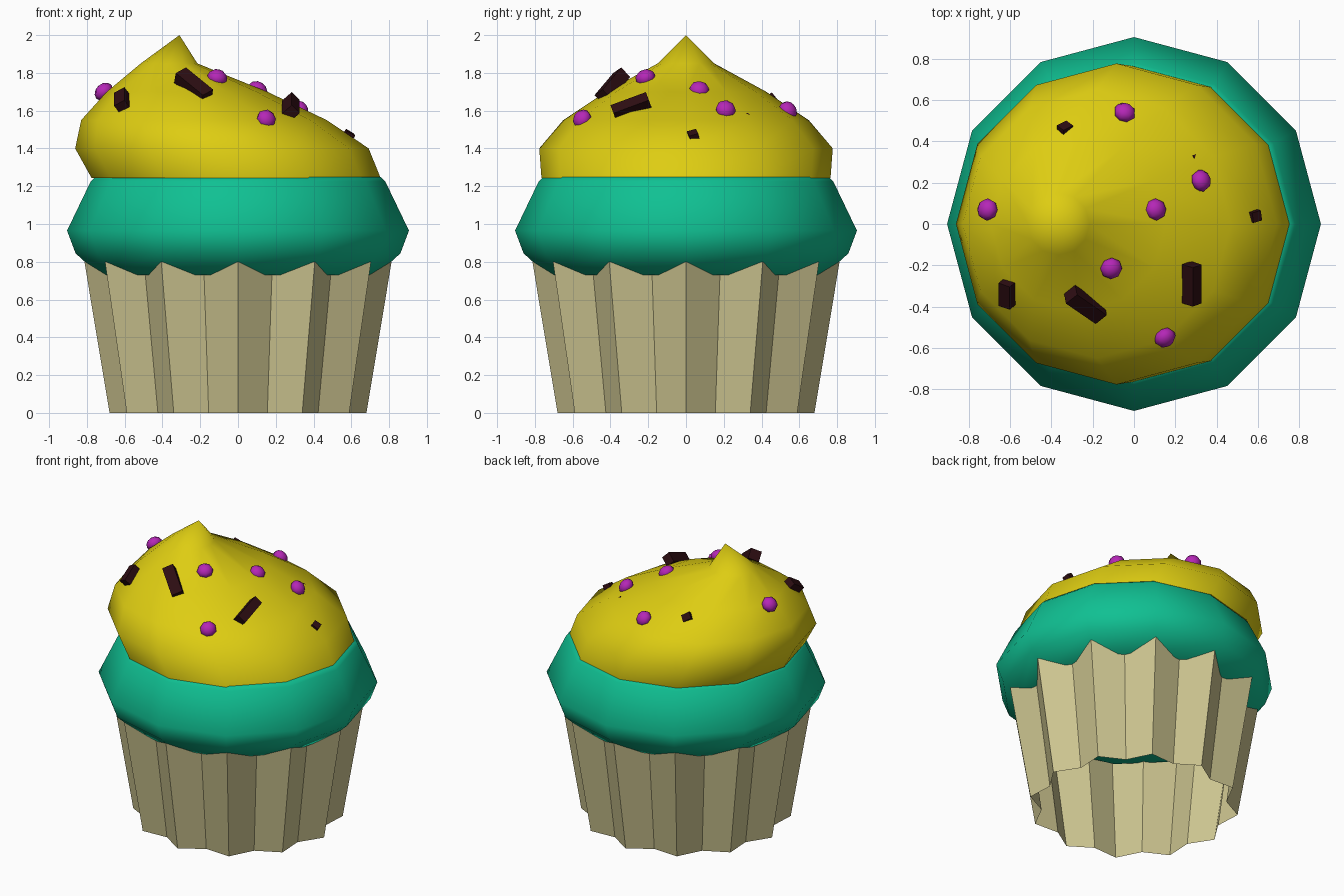
import bpy
import bmesh
import math
from mathutils import Matrix, Vector

cube = bpy.data.objects.get("Cube")
if cube:
    bpy.data.objects.remove(cube, do_unlink=True)


def material(name, rgb):
    mat = bpy.data.materials.new(name)
    mat.use_nodes = True
    mat.diffuse_color = (*rgb, 1)
    bsdf = mat.node_tree.nodes["Principled BSDF"]
    bsdf.inputs["Base Color"].default_value = (*rgb, 1)
    bsdf.inputs["Roughness"].default_value = 0.8
    return mat


paper = material("cream paper", (0.61, 0.56, 0.28))
teal = material("teal cake", (0.005, 0.53, 0.29))
yellow = material("yellow frosting", (0.73, 0.61, 0.006))
magenta = material("magenta candy", (0.46, 0.02, 0.47))
brown = material("dark chocolate", (0.026, 0.004, 0.006))


def make_object(name, bm, mat, smooth=True):
    mesh = bpy.data.meshes.new(name)
    bm.to_mesh(mesh)
    bm.free()
    mesh.materials.append(mat)
    if smooth:
        mesh.shade_smooth()
        mesh.set_sharp_from_angle(angle=math.radians(60))
    obj = bpy.data.objects.new(name, mesh)
    bpy.context.collection.objects.link(obj)
    return obj


def loft(rings, sides, caps=(), tip=None):
    """Stack rings of (centre x, outer radius, inner radius, z), bottom to top."""
    bm = bmesh.new()
    loops = []
    for cx, outer, inner, z in rings:
        loop = []
        for i in range(sides):
            a = math.tau * i / sides
            r = inner if i % 2 else outer
            loop.append(bm.verts.new((cx + r * math.cos(a), r * math.sin(a), z)))
        loops.append(loop)
    for low, high in zip(loops, loops[1:]):
        for i in range(sides):
            j = (i + 1) % sides
            bm.faces.new((low[i], low[j], high[j], high[i]))
    if tip:
        point = bm.verts.new(tip)
        for i in range(sides):
            bm.faces.new((loops[-1][i], loops[-1][(i + 1) % sides], point))
    if "bottom" in caps:
        bm.faces.new(loops[0][::-1])
    if "top" in caps:
        bm.faces.new(loops[-1])
    return bm


# Pleated paper wrapper, open underneath
make_object("wrapper", loft([(0, 0.68, 0.6, 0), (0, 0.813, 0.703, 0.8)], 24),
            paper, smooth=False)

# Bulging cake
cake_profile = [(0.735, 0.73), (0.86, 0.845), (0.905, 0.965),
                (0.78, 1.225), (0.755, 1.25)]
make_object("cake", loft([(0, r, r, z) for r, z in cake_profile], 12,
                         ("bottom", "top")), teal)

# Leaning frosting dome with an off-centre peak
frosting_profile = [(-0.01, 0.765, 1.243), (-0.085, 0.777, 1.4),
                    (-0.18, 0.65, 1.55), (-0.27, 0.425, 1.7),
                    (-0.365, 0.15, 1.85)]
make_object("frosting", loft([(c, r, r, z) for c, r, z in frosting_profile], 12,
                             ("bottom",), (-0.31, 0, 2)), yellow)

DOME_CENTRE = Vector((-0.25, 0, 1.2))


def frame(position, along):
    """Orientation with x along the part and z pointing out of the frosting."""
    x = Vector(along).normalized()
    out = Vector(position) - DOME_CENTRE
    z = (out - x * out.dot(x)).normalized()
    y = z.cross(x)
    basis = Matrix((x, y, z)).transposed().to_4x4()
    return Matrix.Translation(position) @ basis


# Round candies pressed into the frosting
candies = [(-0.71, 0.07, 1.7), (-0.045, 0.54, 1.6), (0.325, 0.21, 1.605),
           (0.105, 0.07, 1.71), (-0.11, -0.215, 1.775), (0.15, -0.55, 1.555)]
for n, position in enumerate(candies, 1):
    bm = bmesh.new()
    bmesh.ops.create_uvsphere(bm, u_segments=8, v_segments=6, radius=0.054)
    out = Vector(position) - DOME_CENTRE
    along = Vector((0, 1, 0)).cross(out)
    bm.transform(frame(position, along) @ Matrix.Diagonal((1, 1, 0.8, 1)))
    make_object(f"candy_{n}", bm, magenta)

# Chocolate chunks: position, long direction, size
chunks = [
    ((-0.61, -0.335, 1.65), (0, 0.8, 0.5), (0.13, 0.065, 0.07)),
    ((-0.235, -0.39, 1.73), (0.16, -0.11, -0.13), (0.21, 0.075, 0.07)),
    ((0.28, -0.29, 1.62), (0, 0.95, 0.35), (0.2, 0.062, 0.07)),
    ((0.58, 0.04, 1.46), (0.5, 0.15, -0.3), (0.05, 0.05, 0.06)),
    ((-0.335, 0.45, 1.645), (0.6, 0.3, -0.4), (0.06, 0.05, 0.07)),
    ((0.305, 0.31, 1.555), (0.5, 0.2, -0.3), (0.05, 0.05, 0.05)),
]
for n, (position, along, size) in enumerate(chunks, 1):
    bm = bmesh.new()
    bmesh.ops.create_cube(bm, size=1)
    bm.transform(frame(position, along) @ Matrix.Diagonal((*size, 1)))
    make_object(f"chocolate_chunk_{n}", bm, brown, smooth=False)
